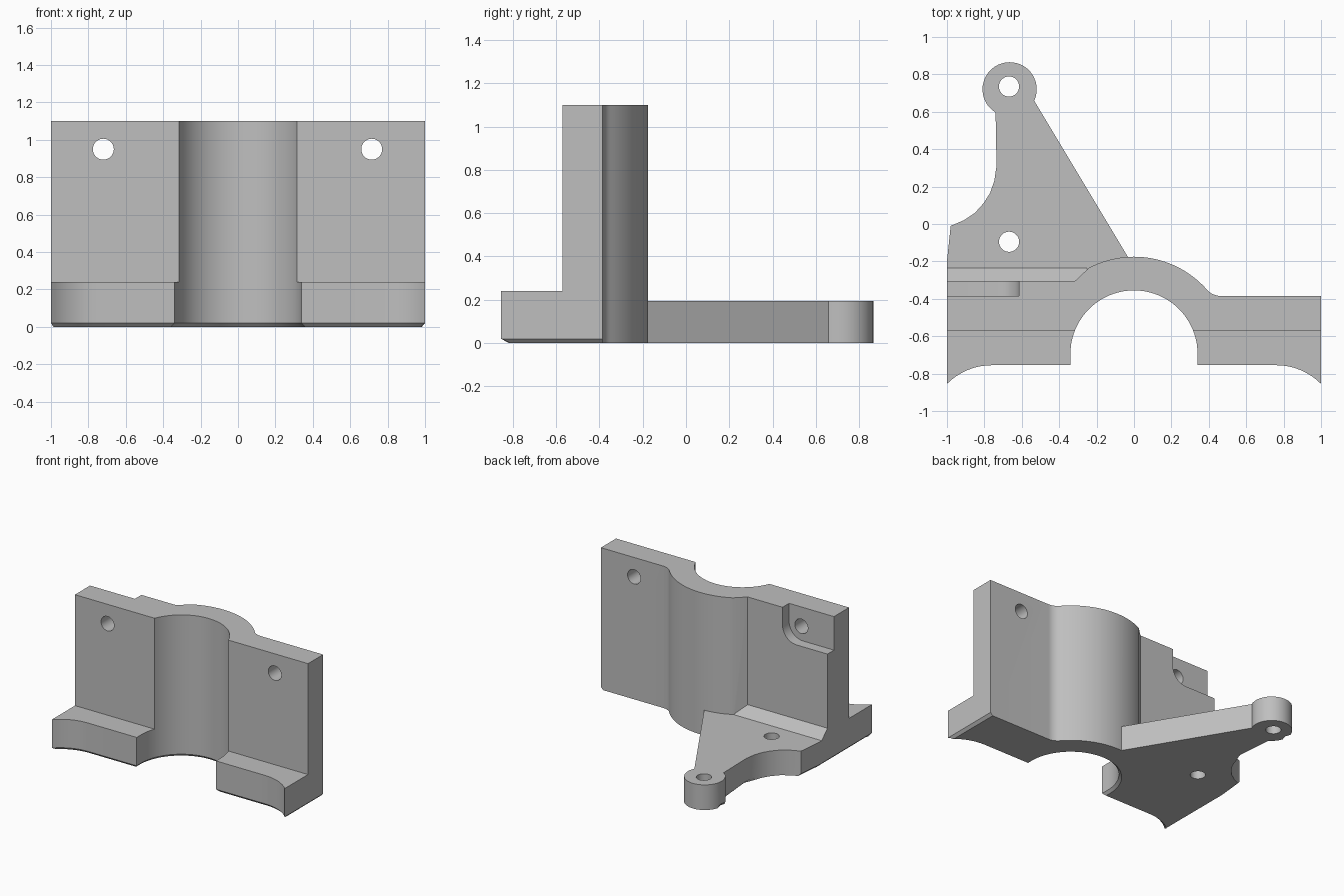
import bpy, bmesh
from math import radians, sin, cos
from mathutils import Vector

cube = bpy.data.objects.get("Cube")
if cube:
    bpy.data.objects.remove(cube, do_unlink=True)

grey = bpy.data.materials.new("plain_grey")
grey.use_nodes = True
grey.diffuse_color = (0.52, 0.52, 0.52, 1)
grey.node_tree.nodes["Principled BSDF"].inputs["Base Color"].default_value = grey.diffuse_color


def arc(cx, cy, r, start, end, steps=16):
    """Points on a circle from one angle to another, in degrees."""
    angles = [radians(start + (end - start) * i / steps) for i in range(steps + 1)]
    return [(cx + r * cos(a), cy + r * sin(a)) for a in angles]


def prism(name, outline, axis, low, high, chamfer=None):
    """Extrude an outline along an axis; chamfer picks bottom edges by side normal."""
    place = {"x": lambda u, v, w: (w, u, v),
             "y": lambda u, v, w: (u, w, v),
             "z": lambda u, v, w: (u, v, w)}[axis]
    bm = bmesh.new()
    face = bm.faces.new([bm.verts.new(place(u, v, low)) for u, v in outline])
    new = bmesh.ops.extrude_face_region(bm, geom=[face])["geom"]
    shift = Vector(place(0, 0, high - low))
    bmesh.ops.translate(bm, vec=shift, verts=[g for g in new if isinstance(g, bmesh.types.BMVert)])
    bmesh.ops.recalc_face_normals(bm, faces=bm.faces[:])
    if chamfer:
        bm.normal_update()
        edges = [e for e in bm.edges
                 if all(abs(v.co.z - low) < 1e-5 for v in e.verts)
                 and any(abs(f.normal.z) < 0.1 and chamfer(f.normal) for f in e.link_faces)]
        bmesh.ops.bevel(bm, geom=edges, offset=0.02, segments=1, affect="EDGES")
    mesh = bpy.data.meshes.new(name)
    bm.to_mesh(mesh)
    bm.free()
    mesh.materials.append(grey)
    obj = bpy.data.objects.new(name, mesh)
    bpy.context.collection.objects.link(obj)
    return obj


def combine(target, tool, operation):
    """Apply a boolean and discard the tool."""
    tool.hide_render = True
    mod = target.modifiers.new("boolean", "BOOLEAN")
    mod.operation, mod.solver, mod.object = operation, "EXACT", tool
    bpy.context.view_layer.objects.active = target
    bpy.ops.object.modifier_apply(modifier=mod.name)
    bpy.data.objects.remove(tool, do_unlink=True)


# Upright body: bored saddle, wall and front feet in one footprint
bore_y = -0.695
right_foot = arc(0.76, -1.093, 0.338, 90, 45, 8)
left_foot = [(-x, y) for x, y in reversed(right_foot)]
footprint = (
    left_foot
    + [(-0.34, -0.755)]
    + arc(0, bore_y, 0.34, 180, 0, 40)
    + [(0.34, -0.755)]
    + right_foot
    + [(1, -0.385)]
    + arc(0.465, -0.285, 0.1, 270, 221.4, 8)
    + arc(0, bore_y, 0.52, 41.4, 117.5, 28)[1:]
    + [(-0.316, -0.305), (-1, -0.305)])
body = prism("bracket_body", footprint, "z", 0, 1.1, lambda n: n.y < 0.01)

# Clear the space above the feet
combine(body, prism("front_cutter", [(-1.1, -1), (1.1, -1), (1.1, -0.57), (-1.1, -0.57)],
                    "z", 0.24, 1.2), "DIFFERENCE")

# Rear arm with round tip and concave side
arm_outline = (
    [(-0.03, -0.21), (-0.36, -0.33), (-1, -0.33), (-1, -0.2), (-0.98, -0.01),
     (-0.91, 0.02), (-0.85, 0.06), (-0.805, 0.11), (-0.77, 0.165), (-0.747, 0.23),
     (-0.735, 0.31), (-0.74, 0.595)]
    + arc(-0.665, 0.72, 0.145, 238, -25, 32)
    + [(-0.03, -0.18)])
arm = prism("rear_arm", arm_outline, "z", 0, 0.195, lambda n: n.x < -0.98)
combine(body, arm, "UNION")

# Sloped reinforcement between wall and arm
slope = [(-0.34, 0.15), (-0.235, 0.15), (-0.235, 0.195), (-0.305, 0.265), (-0.34, 0.265)]
combine(body, prism("arm_slope", slope, "x", -1, -0.25), "UNION")

# Rounded rear corner pocket
pocket = ([(-1.1, 1.2), (-1.1, 0.84)] + arc(-0.735, 0.96, 0.12, 270, 360, 10) + [(-0.615, 1.2)])
combine(body, prism("pocket_cutter", pocket, "y", -0.385, -0.2), "DIFFERENCE")

# Mounting holes through wall and arm
for x in (-0.72, 0.715):
    hole = arc(x, 0.95, 0.056, 0, 360, 32)[:-1]
    combine(body, prism("wall_hole_cutter", hole, "y", -0.8, -0.1), "DIFFERENCE")
for y in (-0.095, 0.735):
    hole = arc(-0.668, y, 0.054, 0, 360, 32)[:-1]
    combine(body, prism("arm_hole_cutter", hole, "z", -0.1, 0.5), "DIFFERENCE")

# Smooth curved surfaces, crisp edges
bpy.ops.object.select_all(action="DESELECT")
body.select_set(True)
bpy.context.view_layer.objects.active = body
bpy.ops.object.shade_smooth_by_angle(angle=radians(25))
